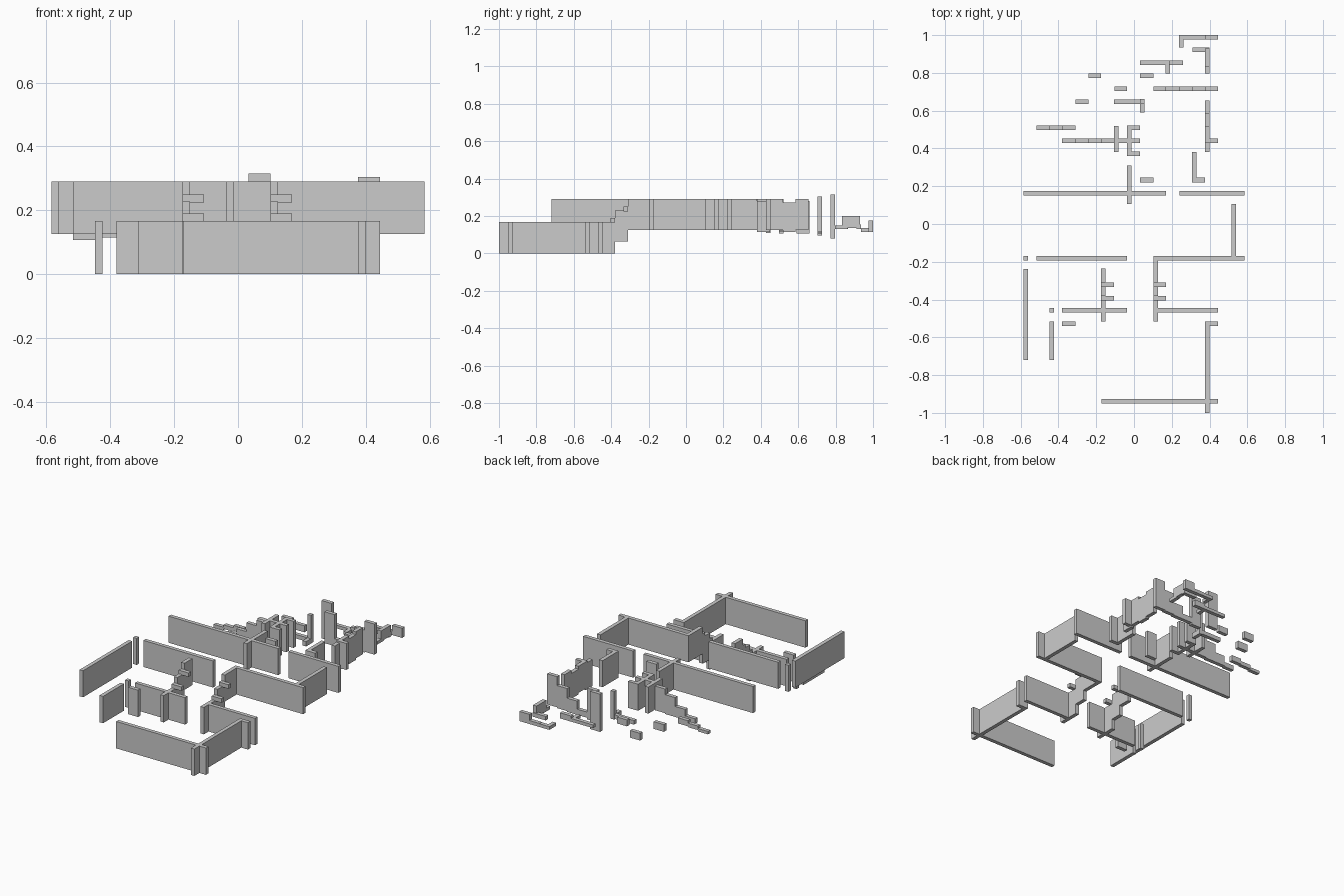
import bpy

LOW = (0.0, 0.167)     # sunken front rooms
HIGH = (0.125, 0.29)   # upper rooms
T = 0.024              # wall thickness


def block(name, x0, x1, y0, y1, z):
    bpy.ops.mesh.primitive_cube_add(size=1)
    o = bpy.context.object
    o.name = name
    o.location = ((x0 + x1) / 2, (y0 + y1) / 2, (z[0] + z[1]) / 2)
    o.scale = (x1 - x0, y1 - y0, z[1] - z[0])
    return o


def wall_x(name, x0, x1, y, z=HIGH):
    return block(name, x0, x1, y - T / 2, y + T / 2, z)


def wall_y(name, x, y0, y1, z=HIGH):
    return block(name, x - T / 2, x + T / 2, y0, y1, z)


def ragged_x(name, x0, x1, y, spans):
    # broken wall along x, one height span per equal cell
    w = (x1 - x0) / len(spans)
    for i, z in enumerate(spans):
        wall_x(f"{name}_{i}", x0 + i * w, x0 + (i + 1) * w, y, z)


def ragged_y(name, x, y0, y1, spans):
    w = (y1 - y0) / len(spans)
    for i, z in enumerate(spans):
        wall_y(f"{name}_{i}", x, y0 + i * w, y0 + (i + 1) * w, z)


# front sunken room
wall_x("front_wall", -0.172, 0.445, -0.939, LOW)
wall_y("front_room_right_wall", 0.388, -1.0, -0.515, LOW)
wall_x("front_room_right_return", 0.376, 0.445, -0.527, LOW)
wall_y("front_room_left_wall", -0.436, -0.72, -0.515, LOW)
wall_y("front_room_left_post", -0.436, -0.469, -0.445, LOW)
wall_x("front_room_left_return", -0.38, -0.31, -0.527, LOW)
wall_x("front_room_back_wall_left", -0.38, -0.036, -0.457, LOW)
wall_x("front_room_back_wall_right", 0.102, 0.445, -0.457, LOW)

# stepped walls beside the stairs, with small ledges
for side, x, end in (("left", -0.162, -0.235), ("right", 0.114, -0.17)):
    wall_y(f"stair_wall_{side}_low", x, -0.515, -0.38, LOW)
    wall_y(f"stair_wall_{side}_mid", x, -0.38, -0.31, (0.063, 0.228))
    wall_y(f"stair_wall_{side}_high", x, -0.31, end)
    wall_x(f"stair_ledge_{side}_low", x - T / 2, x + 0.055, -0.392, (0.165, 0.19))
    wall_x(f"stair_ledge_{side}_high", x - T / 2, x + 0.055, -0.322, (0.225, 0.25))

# main hall
wall_x("hall_front_wall_left", -0.515, -0.036, -0.182)
wall_x("hall_front_wall_right", 0.102, 0.584, -0.182)
wall_y("hall_right_wall", 0.527, -0.19, 0.105)
wall_y("hall_left_post", -0.573, -0.194, -0.17)
wall_y("hall_left_wall", -0.573, -0.72, -0.238)
wall_x("hall_back_wall_left", -0.584, 0.17, 0.164)
wall_x("hall_back_wall_right", 0.24, 0.584, 0.164)
wall_y("hall_divider", -0.024, 0.105, 0.31)

# corridor behind the hall
wall_x("corridor_stub", 0.033, 0.102, 0.233)
wall_y("corridor_right_wall", 0.32, 0.222, 0.38)
wall_x("corridor_right_return", 0.308, 0.376, 0.233)
wall_y("corridor_left_wall", -0.024, 0.36, 0.52)
wall_x("corridor_left_return_front", -0.036, 0.033, 0.372)
wall_x("corridor_left_return_back", -0.036, 0.033, 0.51)
wall_y("corridor_outer_left_wall", -0.093, 0.38, 0.52)
wall_x("corridor_right_buttress", 0.376, 0.445, 0.44)

# broken walls toward the back
ragged_y("ruined_right_wall", 0.388, 0.38, 0.655,
         [(0.115, 0.28), (0.125, 0.29), (0.115, 0.272), (0.125, 0.29)])
ragged_x("ruined_left_wall", -0.38, 0.033, 0.44,
         [(0.11, 0.14), (0.115, 0.18), (0.115, 0.235), (0.12, 0.27), HIGH, HIGH])
ragged_x("rubble_left_strip", -0.517, -0.31, 0.51,
         [(0.107, 0.125), (0.115, 0.14), (0.12, 0.155)])
ragged_x("ruined_cross_wall", 0.102, 0.445, 0.716,
         [(0.095, 0.29), (0.105, 0.14), (0.105, 0.19), (0.11, 0.25), (0.115, 0.305)])
ragged_x("rubble_middle_strip", -0.105, 0.055, 0.648, [(0.11, 0.135)] * 2)
wall_y("rubble_middle_return", 0.043, 0.59, 0.66, (0.105, 0.135))
wall_y("rubble_middle_post", 0.043, 0.637, 0.661, (0.105, 0.28))
wall_x("standing_slab", 0.033, 0.102, 0.785, (0.08, 0.315))

# loose rubble at the far end
wall_x("loose_block_left", -0.31, -0.24, 0.648, (0.12, 0.165))
wall_x("loose_block_middle", -0.104, -0.036, 0.716, (0.125, 0.165))
wall_x("loose_block_back", -0.242, -0.174, 0.785, (0.1, 0.145))
ragged_x("back_strip", 0.033, 0.26, 0.854,
         [(0.13, 0.15), (0.13, 0.15), (0.13, 0.165)])
wall_y("back_strip_return", 0.179, 0.797, 0.866, (0.13, 0.15))
ragged_y("back_right_stub", 0.388, 0.797, 0.93, [(0.13, 0.15), (0.135, 0.2)])
wall_y("back_right_cap", 0.388, 0.835, 0.865, (0.15, 0.2))
wall_x("back_right_return", 0.31, 0.4, 0.923, (0.13, 0.155))
ragged_x("far_strip", 0.239, 0.445, 0.988,
         [(0.115, 0.135), (0.115, 0.137), (0.115, 0.175)])
wall_y("far_strip_return", 0.251, 0.935, 1.0, (0.115, 0.135))
